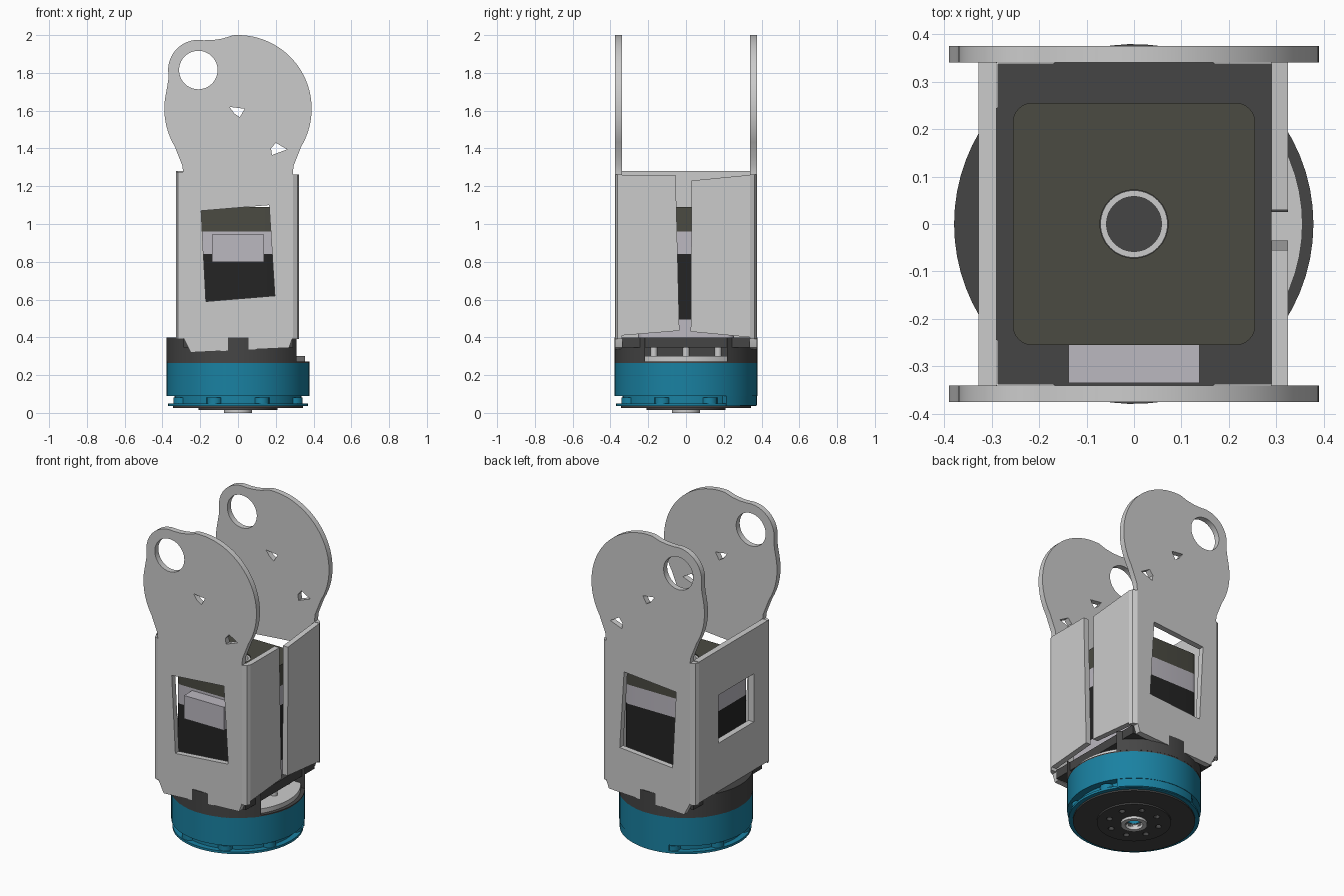
import bpy, bmesh
from math import cos, sin, radians, pi
from mathutils import Matrix

if "Cube" in bpy.data.objects:
    bpy.data.objects.remove(bpy.data.objects["Cube"])


def material(name, rgb):
    m = bpy.data.materials.new(name)
    m.diffuse_color = (*rgb, 1)
    m.use_nodes = True
    m.node_tree.nodes["Principled BSDF"].inputs["Base Color"].default_value = m.diffuse_color
    return m


BLUE = material("blue", (0.01, 0.22, 0.36))
DARK = material("dark_grey", (0.06, 0.06, 0.06))
BLACK = material("black", (0.018, 0.018, 0.018))
OLIVE = material("olive_grey", (0.07, 0.07, 0.055))
PALE = material("pale_grey", (0.5, 0.48, 0.53))

# Maps of a plate's own (u, v, thickness) directions to the world
AXES = {
    "z": Matrix.Identity(4),
    "y": Matrix(((1, 0, 0, 0), (0, 0, 1, 0), (0, 1, 0, 0), (0, 0, 0, 1))),
    "x": Matrix(((0, 0, 1, 0), (1, 0, 0, 0), (0, 1, 0, 0), (0, 0, 0, 1))),
}


def plate(name, loops, lo, hi, axis="z", mat=None):
    """Extrude an outline (first loop) with holes (other loops) from lo to hi."""
    cu = bpy.data.curves.new(name + "_outline", "CURVE")
    cu.dimensions = "2D"
    cu.fill_mode = "BOTH"
    cu.extrude = (hi - lo) / 2
    for pts in loops:
        s = cu.splines.new("POLY")
        s.points.add(len(pts) - 1)
        for p, (u, v) in zip(s.points, pts):
            p.co = (u, v, 0, 1)
        s.use_cyclic_u = True
    tmp = bpy.data.objects.new(name + "_tmp", cu)
    bpy.context.scene.collection.objects.link(tmp)
    dg = bpy.context.evaluated_depsgraph_get()
    me = bpy.data.meshes.new_from_object(tmp.evaluated_get(dg))
    bpy.data.objects.remove(tmp)
    me.transform(AXES[axis] @ Matrix.Translation((0, 0, (lo + hi) / 2)))
    bm = bmesh.new()
    bm.from_mesh(me)
    bmesh.ops.remove_doubles(bm, verts=bm.verts, dist=1e-5)
    bmesh.ops.recalc_face_normals(bm, faces=bm.faces)
    bm.to_mesh(me)
    bm.free()
    me.shade_smooth()
    me.set_sharp_from_angle(angle=radians(30))
    me.materials.clear()
    if mat:
        me.materials.append(mat)
    ob = bpy.data.objects.new(name, me)
    bpy.context.scene.collection.objects.link(ob)
    return ob


def arc(cx, cy, r, a0, a1, n=12):
    return [(cx + r * cos(radians(a0 + (a1 - a0) * i / n)),
             cy + r * sin(radians(a0 + (a1 - a0) * i / n))) for i in range(n + 1)]


def circle(r, cx=0, cy=0, n=64):
    return arc(cx, cy, r, 0, 360, n)[:-1]


def rect(u0, u1, v0, v1):
    return [(u0, v0), (u1, v0), (u1, v1), (u0, v1)]


def polar(r, count, start=0):
    return [(r * cos(start + 2 * pi * i / count), r * sin(start + 2 * pi * i / count))
            for i in range(count)]


# Base: blue drum with a stepped underside and bolt heads
bore = circle(0.05, n=32)
plate("base_drum", [circle(0.378), bore], 0.09, 0.265, mat=BLUE)
plate("base_neck", [circle(0.335), bore], 0.04, 0.09, mat=BLUE)
plate("base_rim", [circle(0.37), circle(0.3)], 0.036, 0.05, mat=BLUE)
rim_back = arc(0, 0, 0.375, 35, 110, 20) + arc(0, 0, 0.32, 110, 35, 20)
plate("base_rim_block", [rim_back], 0.04, 0.09, mat=BLUE)
for i, (x, y) in enumerate(polar(0.325, 8, pi / 8)):
    plate(f"base_bolt_{i}", [circle(0.042, x, y, 16)], 0.045, 0.082, mat=BLUE)

# Output flange under the base, with screw holes and a hub
screws = [circle(0.018, x, y, 12) for x, y in polar(0.145, 8, pi / 8)]
plate("output_disc", [circle(0.345), bore] + screws, 0.026, 0.038, mat=DARK)
plate("output_flange", [circle(0.21), bore] + screws, 0.016, 0.026, mat=DARK)
plate("output_hub", [circle(0.075, n=32), bore], 0.0, 0.03)

# Adapter between base and bracket: open on the right, with standoffs
plate("base_lid", [circle(0.378)], 0.264, 0.272, mat=DARK)
plate("pale_ring", [circle(0.355), circle(0.1)], 0.272, 0.30)
mount = arc(0, 0, 0.379, 35, 325, 56) + [(0.14, -0.217), (0.14, 0.217)]
plate("adapter", [mount], 0.272, 0.40, mat=DARK)
plate("adapter_flange", [rect(-0.288, 0.29, -0.338, 0.338)], 0.345, 0.40, mat=DARK)
for i, (x, y) in enumerate([(0.25, 0.0), (0.22, 0.17), (0.22, -0.17)]):
    plate(f"standoff_{i}", [circle(0.018, x, y, 16)], 0.29, 0.36)

# Front and back bracket cheeks with lobed ears
cheek = ([(-0.29, 0.40), (-0.25, 0.32), (0.27, 0.345), (0.29, 0.40), (0.29, 1.27),
          (0.295, 1.31), (0.315, 1.36)]
         + arc(0, 1.61, 0.39, -31, 94, 32)
         + [(-0.08, 1.982), (-0.13, 1.974)]
         + arc(-0.21, 1.815, 0.16, 80, 178, 16)
         + [(-0.368, 1.77), (-0.376, 1.72)]
         + arc(0, 1.61, 0.39, 170, 211, 10)
         + [(-0.315, 1.36), (-0.295, 1.31), (-0.29, 1.27)])
window = [(-0.195, 1.07), (0.165, 1.1), (0.195, 0.62), (-0.17, 0.59)]
ear_hole = circle(0.102, -0.21, 1.815, 40)
pin_hole = [(-0.045, 1.62), (0.035, 1.61), (0.01, 1.565), (-0.02, 1.585)]
stop_hole = [(0.20, 1.43), (0.26, 1.395), (0.18, 1.365), (0.175, 1.40)]
for side, lo in (("front", -0.375), ("back", 0.34)):
    plate(f"bracket_{side}_cheek", [cheek, window, ear_hole, pin_hole, stop_hole],
          lo, lo + 0.035, "y")

# Bracket side walls: solid left wall with a window, two flaps on the right
plate("bracket_left_wall", [rect(-0.34, 0.34, 0.40, 1.28), rect(-0.2, 0.15, 0.70, 1.0)],
      -0.328, -0.29, "x")
plate("bracket_right_front_flap",
      [[(-0.34, 0.41), (-0.035, 0.435), (-0.055, 1.26), (-0.34, 1.26)]], 0.29, 0.324, "x")
plate("bracket_right_back_flap",
      [[(0.025, 0.43), (0.34, 0.40), (0.34, 1.26), (0.03, 1.23)]], 0.29, 0.324, "x")

# Bent corners joining cheeks to walls
for sx, sname in ((-1, "left"), (1, "right")):
    for sy, fname in ((-1, "front"), (1, "back")):
        wide = 0.328 if sx < 0 else 0.324
        bend = [(sx * 0.289, sy * 0.339), (sx * wide, sy * 0.339),
                (sx * (wide - 0.01), sy * 0.362), (sx * 0.289, sy * 0.375)]
        plate(f"bracket_bend_{fname}_{sname}", [bend], 0.39, 1.275 if sx < 0 else 1.262)

# Motor: stacked rounded blocks with a hollow shaft and a front connector
c, r = 0.215, 0.04
body = (arc(c, c, r, 0, 90, 6) + arc(-c, c, r, 90, 180, 6)
        + arc(-c, -c, r, 180, 270, 6) + arc(c, -c, r, 270, 360, 6))
hole = circle(0.072, n=32)
for name, z0, z1, mat in (("motor_lower_cap", 0.40, 0.495, PALE),
                          ("motor_body", 0.495, 0.84, BLACK),
                          ("motor_upper_cap", 0.84, 0.96, PALE),
                          ("motor_encoder", 0.96, 1.09, OLIVE)):
    plate(name, [body, hole], z0, z1, mat=mat)
plate("motor_shaft", [circle(0.071, n=32), circle(0.058, n=32)], 0.40, 1.085)
plate("motor_connector", [rect(-0.138, 0.138, -0.335, -0.25)], 0.80, 0.945, mat=PALE)
